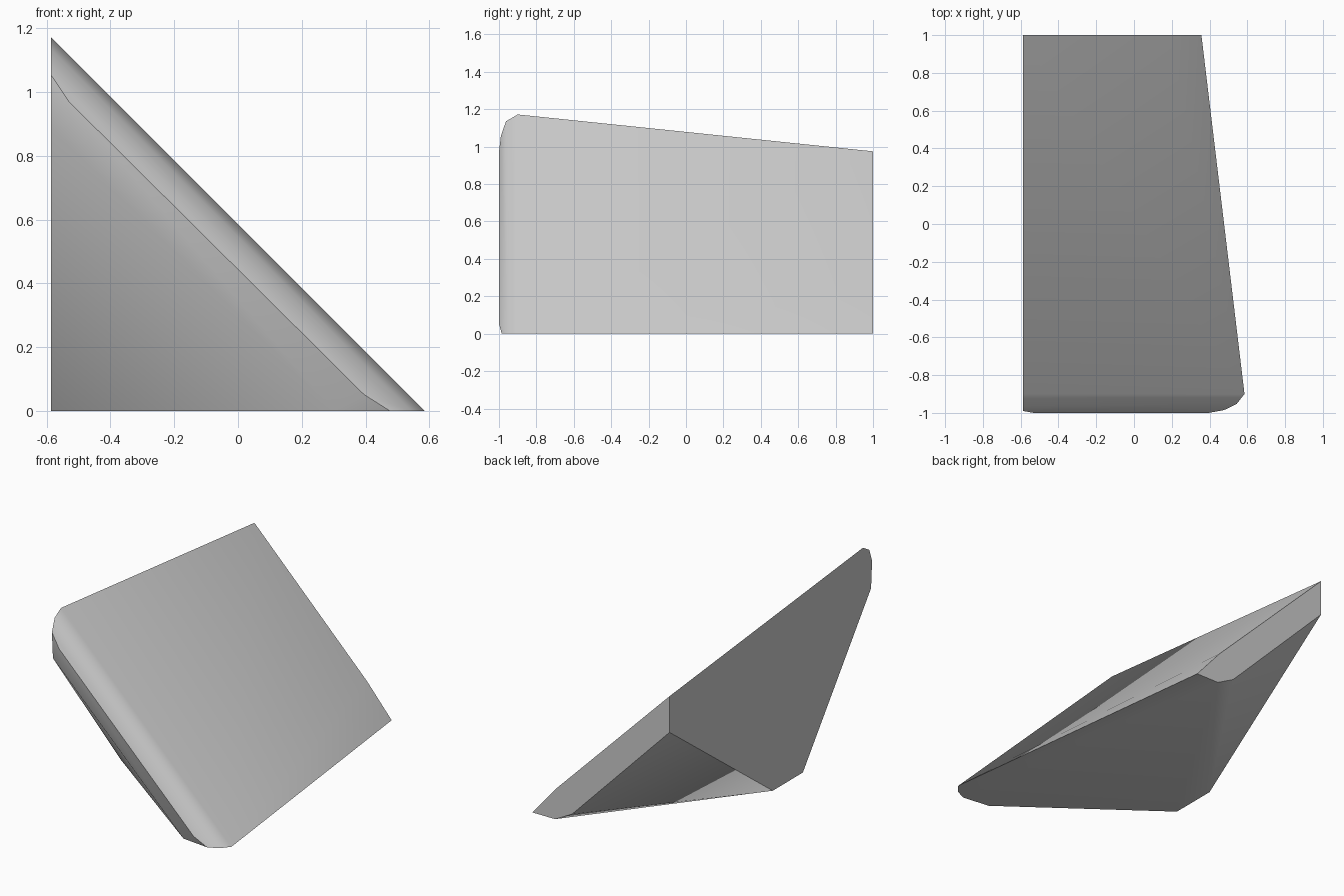
import bpy
import bmesh
import math

old_cube = bpy.data.objects.get("Cube")
if old_cube:
    bpy.data.objects.remove(old_cube, do_unlink=True)

# Plain grey material
grey = bpy.data.materials.new("light grey")
grey.use_nodes = True
colour = (0.6, 0.6, 0.6, 1)
grey.diffuse_color = colour
grey.node_tree.nodes["Principled BSDF"].inputs["Base Color"].default_value = colour

SIDE = -0.587   # upright wall
bm = bmesh.new()


def point(x, y, z=0):
    return bm.verts.new((x, y, z))


def face(*verts):
    return bm.faces.new(verts)


# Rounded front edge: matching wall and floor ends of each ring
wall = [point(SIDE, y, z) for y, z in
        ((-.9, 1.172), (-.963, 1.135), (-.99, 1.055), (-.98, .89))]
floor = [point(x, y) for x, y in
         ((.585, -.9), (.543, -.953), (.477, -.985), (.30, -.965))]
nose_top = point(-.53, -1, .97)
nose_low = point(.395, -1, .052)

# Back strip corners
back_top = point(SIDE, 1, .975)
back_fold = point(.188, 1, .197)
back_tip = point(.357, 1)
strip_top = point(SIDE, 1, .75)
strip_fold = point(.084, 1, .062)
strip_tip = point(.2, 1)

# Lower corner of the wall, between the two slanted cuts
heel_back = point(SIDE, -.014)
heel_front = point(SIDE, -.31)

# Sloping top with its slight fold
face(back_top, wall[0], floor[0], back_fold)
face(back_fold, floor[0], back_tip)

# Front bevel and nose
face(wall[0], wall[1], floor[1], floor[0])
face(wall[1], wall[2], nose_top, nose_low, floor[2], floor[1])
face(wall[2], wall[3], nose_top)
face(nose_top, wall[3], floor[3], nose_low)
face(nose_low, floor[3], floor[2])

# Slanted cuts, back strip, wall and floor
face(wall[3], heel_front, floor[3])
face(strip_top, strip_fold, heel_back)
face(strip_fold, strip_tip, heel_back)
face(back_top, back_fold, back_tip, strip_tip, strip_fold, strip_top)
face(back_top, strip_top, heel_back, heel_front, *reversed(wall))
face(back_tip, *floor, heel_front, heel_back, strip_tip)
bmesh.ops.recalc_face_normals(bm, faces=bm.faces[:])

# Remember the crease along the nose
bm.verts.index_update()
crease = [v.index for v in (wall[2], nose_top, nose_low, floor[2])]
crease_pairs = [set(pair) for pair in zip(crease, crease[1:])]

mesh = bpy.data.meshes.new("wedge_block")
bm.to_mesh(mesh)
bm.free()
mesh.materials.append(grey)
wedge = bpy.data.objects.new("wedge_block", mesh)
bpy.context.collection.objects.link(wedge)

# Smooth rounding with sharp outer edges
bpy.ops.object.select_all(action="DESELECT")
wedge.select_set(True)
bpy.context.view_layer.objects.active = wedge
bpy.ops.object.shade_smooth_by_angle(angle=math.radians(50))
for edge in mesh.edges:
    if set(edge.vertices) in crease_pairs:
        edge.use_edge_sharp = True
